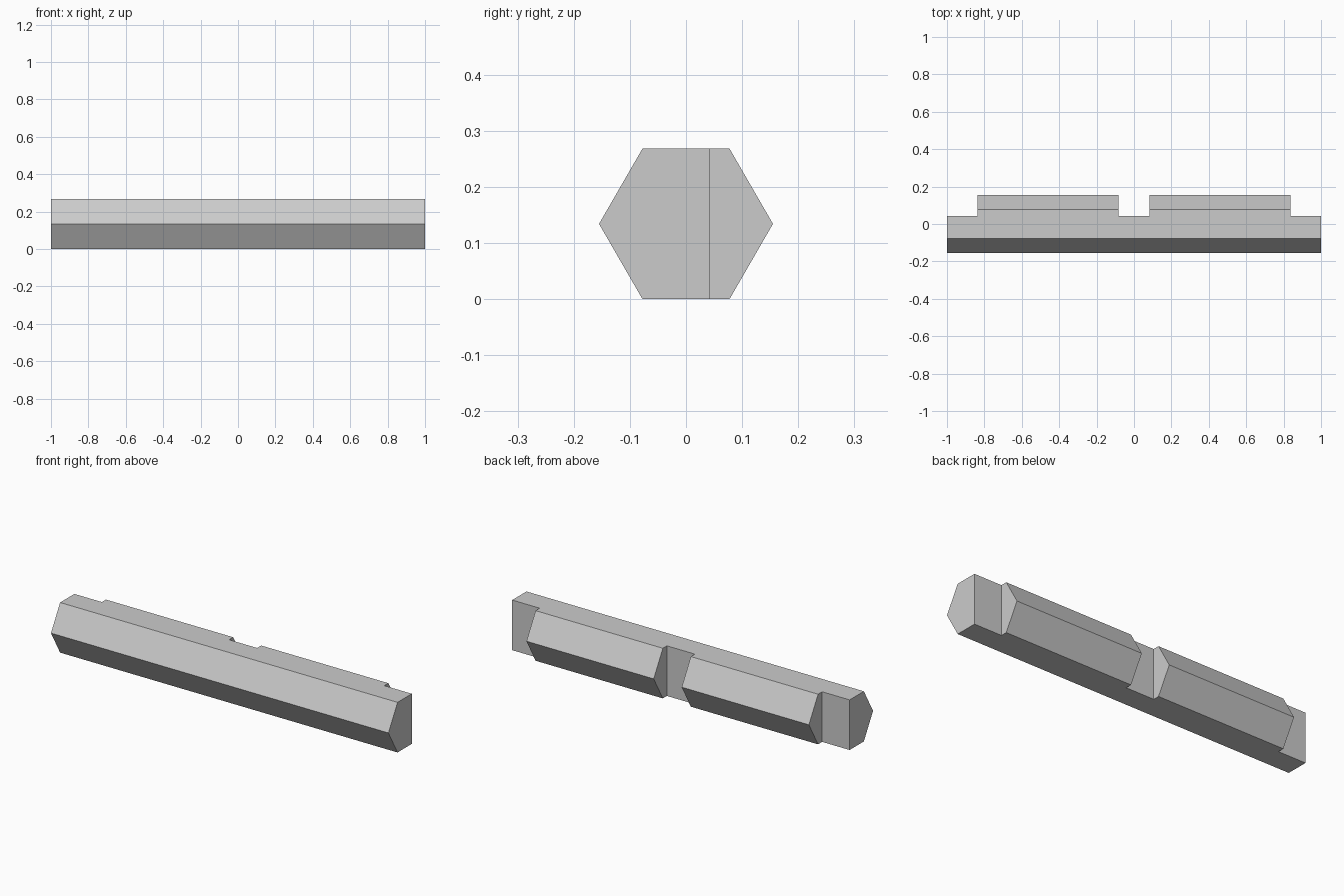
import bpy
from math import pi, cos

default = bpy.data.objects.get("Cube")
if default:
    bpy.data.objects.remove(default, do_unlink=True)

RADIUS = 0.155
HEIGHT = 2 * RADIUS * cos(pi / 6)
NOTCH_Y = 0.043

grey = bpy.data.materials.new("plain grey")
grey.use_nodes = True
colour = (0.6, 0.6, 0.6, 1)
grey.diffuse_color = colour
grey.node_tree.nodes["Principled BSDF"].inputs["Base Color"].default_value = colour

# Hexagonal bar lying along x, with flats on top and bottom
bpy.ops.mesh.primitive_cylinder_add(vertices=6, radius=RADIUS, depth=2)
bar = bpy.context.object
bar.name = "hexagonal_bar"
bar.rotation_euler = (0, pi / 2, 0)
bar.location.z = HEIGHT / 2
bpy.ops.object.transform_apply(location=True, rotation=True)
bar.data.materials.append(grey)


def cut_notch(x_min, x_max):
    """Cut the back of the bar away between two stations."""
    bpy.ops.mesh.primitive_cube_add(
        size=1, location=((x_min + x_max) / 2, NOTCH_Y + 0.25, HEIGHT / 2))
    cutter = bpy.context.object
    cutter.name = "notch_cutter"
    cutter.scale = (x_max - x_min, 0.5, 1)
    cutter.hide_render = True
    cutter.data.materials.append(grey)
    mod = bar.modifiers.new("notch", "BOOLEAN")
    mod.operation = "DIFFERENCE"
    mod.solver = "EXACT"
    mod.object = cutter
    bpy.context.view_layer.objects.active = bar
    bpy.ops.object.modifier_apply(modifier=mod.name)
    bpy.data.objects.remove(cutter, do_unlink=True)


# Middle notch and the two end notches
for x_min, x_max in ((-0.083, 0.083), (-1.2, -0.837), (0.837, 1.2)):
    cut_notch(x_min, x_max)
